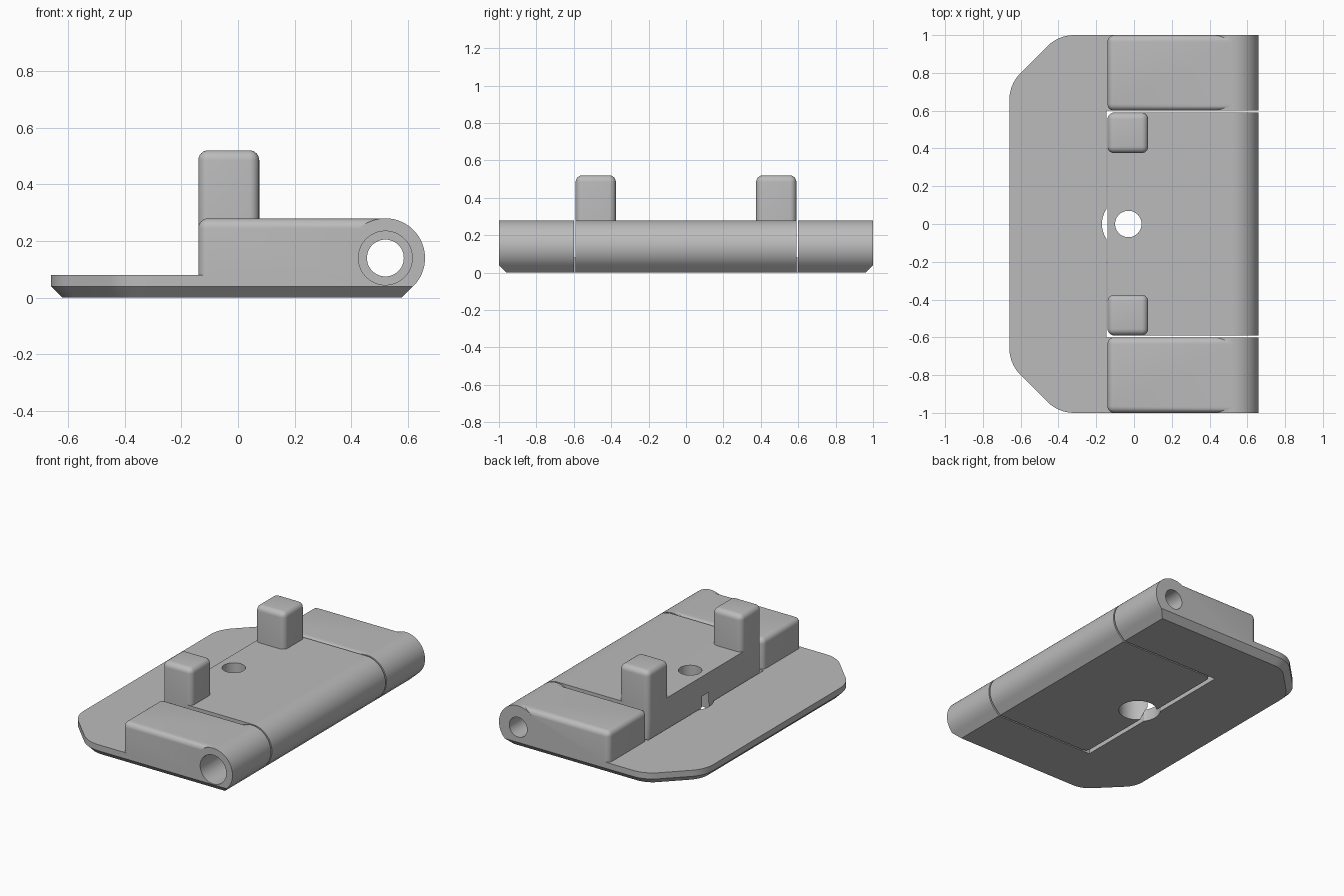
import bpy, bmesh, math
from mathutils import Matrix, Vector

cube = bpy.data.objects.get("Cube")
if cube:
    bpy.data.objects.remove(cube)

GREY = (0.5, 0.5, 0.5, 1)
mat = bpy.data.materials.new("plain grey")
mat.use_nodes = True
mat.diffuse_color = GREY
mat.node_tree.nodes["Principled BSDF"].inputs["Base Color"].default_value = GREY

PIN_X, PIN_Z, BARREL_R = 0.52, 0.14, 0.14
EDGE_X, TOP, FILLET = -0.14, 0.28, 0.035


def finish(name, bm):
    bmesh.ops.recalc_face_normals(bm, faces=bm.faces)
    mesh = bpy.data.meshes.new(name)
    bm.to_mesh(mesh)
    bm.free()
    mesh.materials.append(mat)
    obj = bpy.data.objects.new(name, mesh)
    bpy.context.collection.objects.link(obj)
    return obj


def box(name, lo, hi, rounded=None):
    """Box between two corners, rounding the edges picked by the rule."""
    bm = bmesh.new()
    bmesh.ops.create_cube(bm, size=1)
    lo, hi = Vector(lo), Vector(hi)
    for v in bm.verts:
        v.co = [lo[i] if v.co[i] < 0 else hi[i] for i in range(3)]
    if rounded:
        edges = [e for e in bm.edges if rounded(*e.verts)]
        bmesh.ops.bevel(bm, geom=edges, offset=FILLET, segments=6,
                        profile=0.5, affect='EDGES')
    return finish(name, bm)


def prism(name, profile, y0, y1, rounded=None):
    """Extrude an x-z profile along y."""
    bm = bmesh.new()
    face = bm.faces.new([bm.verts.new((x, y0, z)) for x, z in profile])
    ext = bmesh.ops.extrude_face_region(bm, geom=[face])["geom"]
    for v in ext:
        if isinstance(v, bmesh.types.BMVert):
            v.co.y = y1
    bmesh.ops.recalc_face_normals(bm, faces=bm.faces)
    if rounded:
        edges = [e for e in bm.edges if rounded(*e.verts)]
        bmesh.ops.bevel(bm, geom=edges, offset=FILLET, segments=6,
                        profile=0.5, affect='EDGES')
    return finish(name, bm)


def rod(radius, axis, centre, length):
    bm = bmesh.new()
    bmesh.ops.create_cone(bm, cap_ends=True, segments=48, radius1=radius,
                          radius2=radius, depth=length)
    if axis == 'Y':
        bm.transform(Matrix.Rotation(math.pi / 2, 4, 'X'))
    bm.transform(Matrix.Translation(centre))
    return finish("cutter", bm)


def combine(obj, other, operation):
    mod = obj.modifiers.new(operation, 'BOOLEAN')
    mod.operation, mod.solver, mod.object = operation, 'EXACT', other
    bpy.context.view_layer.objects.active = obj
    bpy.ops.object.modifier_apply(modifier=mod.name)
    bpy.data.objects.remove(other)


def arc(cx, cy, r, a0, a1, n):
    angles = [math.radians(a0 + (a1 - a0) * i / n) for i in range(n + 1)]
    return [(cx + r * math.cos(a), cy + r * math.sin(a)) for a in angles]


def plate_outline(inset):
    r = 0.2 - inset
    half = [(0.618 - inset, 1 - inset)]
    half += arc(-0.317, 0.8, r, 90, 135, 8) + arc(-0.46, 0.657, r, 135, 180, 8)
    return half + [(x, -y) for x, y in reversed(half)]


# Base plate with clipped corners and a chamfered underside
bm = bmesh.new()
loops = [[bm.verts.new((x, y, z)) for x, y in plate_outline(inset)]
         for inset, z in ((0.04, 0), (0, 0.04), (0, 0.08))]
bm.faces.new(loops[0])
bm.faces.new(loops[-1])
for a, b in zip(loops, loops[1:]):
    for i in range(len(a)):
        bm.faces.new((a[i - 1], a[i], b[i], b[i - 1]))
base = finish("base_plate", bm)

# Opening for the flap, and the round notch beside it
combine(base, box("cutter", (-0.145, -0.6, -0.1), (1, 0.6, 0.5)), 'DIFFERENCE')
combine(base, rod(0.14, 'Z', (-0.03, 0, 0), 0.4), 'DIFFERENCE')

# Barrel profile, from the lower chamfer round to the flat top
low = math.degrees(math.asin((0.04 - PIN_Z) / BARREL_R))
barrel = arc(PIN_X, PIN_Z, BARREL_R, low, 90, 32)


def ear_edge(a, b):
    """Top edges and front corners, leaving the barrel end square."""
    top = min(a.co.z, b.co.z) > 0.2 and min(a.co.x, b.co.x) < 0
    corner = max(a.co.x, b.co.x) < 0 and abs(a.co.z - b.co.z) > 0.1
    return top or corner


# Hinge ears at both ends of the base
for y0, y1 in ((-1, -0.6), (0.6, 1)):
    ear = box("ear", (EDGE_X, y0, 0.04), (PIN_X, y1, TOP), ear_edge)
    knuckle = prism("knuckle", barrel + arc(PIN_X, PIN_Z, BARREL_R, 90, 180 - low, 32)[1:],
                    y0, y1)
    combine(ear, knuckle, 'UNION')
    combine(base, ear, 'UNION')

# Pin holes: narrow at the back, wide at the front
combine(base, rod(0.065, 'Y', (PIN_X, 0, PIN_Z), 3), 'DIFFERENCE')
combine(base, rod(0.095, 'Y', (PIN_X, -0.85, PIN_Z), 0.6), 'DIFFERENCE')

# Hinged flap with its own barrel and a sloped lower lip
flap = prism("hinged_flap",
             [(-0.115, 0), (0.578, 0)] + barrel + [(EDGE_X, TOP), (EDGE_X, 0.08)],
             -0.59, 0.59,
             lambda a, b: max(a.co.x, b.co.x) < -0.1 and abs(a.co.y - b.co.y) < 0.01)

# Upright posts at the flap corners
for y0, y1 in ((-0.59, -0.375), (0.375, 0.59)):
    post = box("post", (EDGE_X, y0, 0.2), (0.075, y1, 0.52),
               lambda a, b: max(a.co.z, b.co.z) > 0.4)
    combine(flap, post, 'UNION')

# Flap pin hole, screw hole and its counterbore
combine(flap, rod(0.065, 'Y', (PIN_X, 0, PIN_Z), 3), 'DIFFERENCE')
combine(flap, rod(0.07, 'Z', (-0.03, 0, 0.2), 1), 'DIFFERENCE')
combine(flap, rod(0.116, 'Z', (-0.03, 0, 0), 0.3), 'DIFFERENCE')

# Smooth shading with crisp edges
bpy.ops.object.select_all(action='DESELECT')
for obj in (base, flap):
    obj.select_set(True)
bpy.context.view_layer.objects.active = base
bpy.ops.object.shade_smooth_by_angle(angle=math.radians(30))
